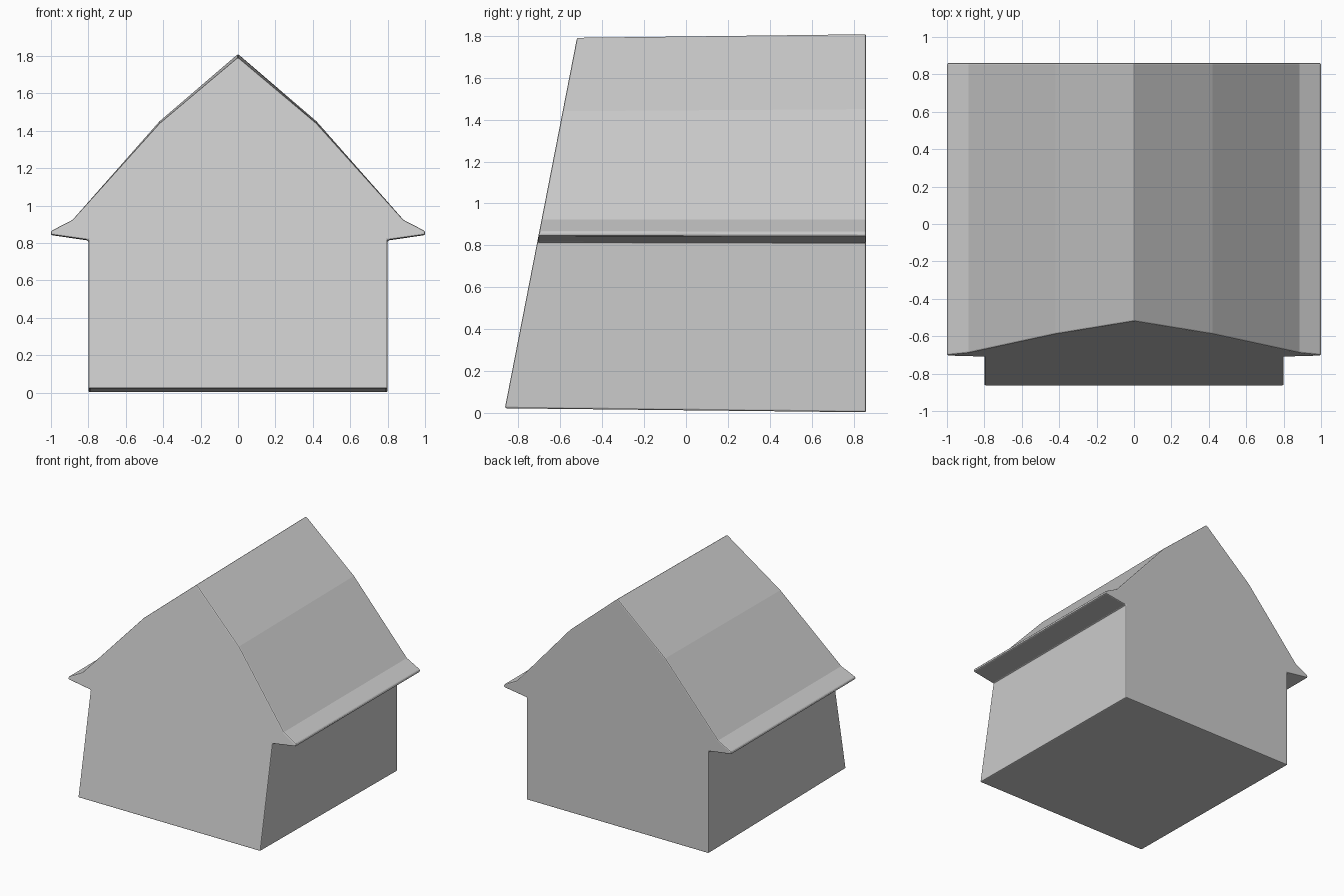
import bpy, bmesh

if "Cube" in bpy.data.objects:
    bpy.data.objects.remove(bpy.data.objects["Cube"])

# Right half of the gable outline (x, z), from the floor up to the ridge
half = [(0.8, 0.0), (0.8, 0.812), (1.0, 0.841), (1.0, 0.861),
        (0.885, 0.922), (0.42, 1.45), (0.0, 1.811)]
outline = half + [(-x, z) for x, z in reversed(half[:-1])]
top = half[-1][1]


def back_point(x, z):
    return (x, 0.86, z + 0.003 * (1 - z / top))


def front_point(x, z):
    # the front leans backwards and is slightly shorter than the back
    t = z / top
    return (x, -0.865 + 0.345 * t, 0.022 + (1.794 - 0.022) * t)


# House body: leaning gable extruded to an upright back
bm = bmesh.new()
front = [bm.verts.new(front_point(x, z)) for x, z in outline]
back = [bm.verts.new(back_point(x, z)) for x, z in outline]
bm.faces.new(front)
bm.faces.new(back[::-1])
n = len(outline)
for i in range(n):
    j = (i + 1) % n
    bm.faces.new((front[i], back[i], back[j], front[j]))
bmesh.ops.recalc_face_normals(bm, faces=bm.faces[:])
mesh = bpy.data.meshes.new("house_body")
bm.to_mesh(mesh)
bm.free()
house = bpy.data.objects.new("house_body", mesh)
bpy.context.collection.objects.link(house)

# Thin softened edges
bevel = house.modifiers.new("edge_bevel", 'BEVEL')
bevel.width = 0.008
bevel.segments = 2
bevel.limit_method = 'ANGLE'
bevel.angle_limit = 0.6
